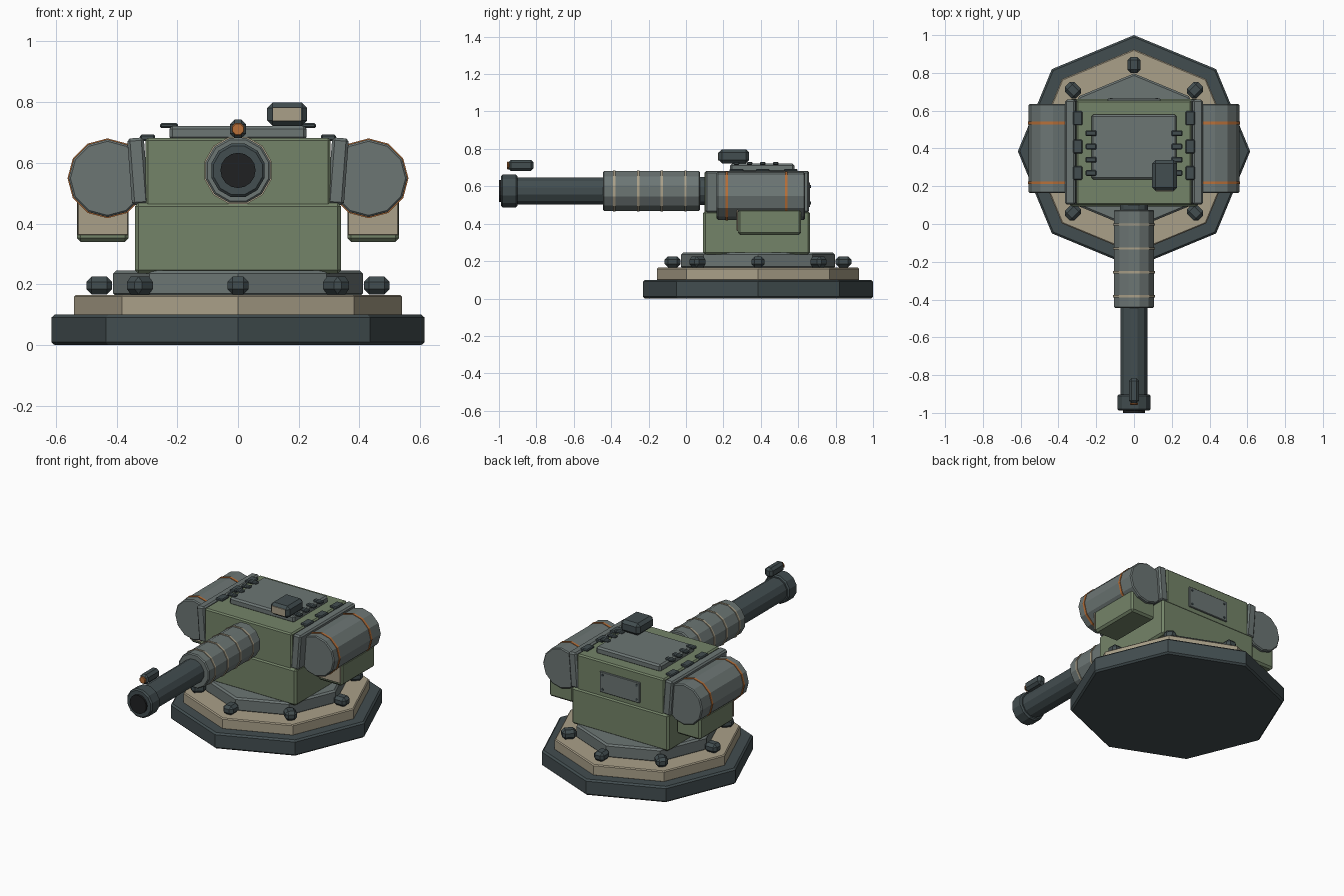
import bpy, bmesh, math
from mathutils import Matrix

if "Cube" in bpy.data.objects:
    bpy.data.objects.remove(bpy.data.objects["Cube"])


def material(name, rgb):
    m = bpy.data.materials.new(name)
    m.diffuse_color = (*rgb, 1)
    m.use_nodes = True
    m.node_tree.nodes["Principled BSDF"].inputs["Base Color"].default_value = m.diffuse_color
    return m


DARK = material("dark slate", (0.055, 0.075, 0.080))
GRAY = material("steel gray", (0.150, 0.180, 0.175))
GREEN = material("olive green", (0.175, 0.230, 0.140))
TAN = material("sand tan", (0.400, 0.350, 0.250))
ORANGE = material("copper orange", (0.480, 0.160, 0.040))
BLACK = material("bore black", (0.014, 0.015, 0.016))
CY = 0.385    # turret axis
GUN_Z = 0.575  # barrel axis


def finish(name, bm, mats, bevel):
    if bevel:
        bmesh.ops.bevel(bm, geom=bm.edges[:], offset=bevel, segments=1,
                        affect='EDGES', clamp_overlap=True)
    bmesh.ops.recalc_face_normals(bm, faces=bm.faces[:])
    me = bpy.data.meshes.new(name)
    bm.to_mesh(me)
    bm.free()
    me.materials.append(mats)
    ob = bpy.data.objects.new(name, me)
    bpy.context.collection.objects.link(ob)
    return ob


def box(name, x, y, z, mat, bevel=0.0, rot=None):
    """Box from (min, max) ranges, optionally rotated about its centre."""
    bm = bmesh.new()
    bmesh.ops.create_cube(bm, size=1)
    size = [r[1] - r[0] for r in (x, y, z)]
    mid = [(r[1] + r[0]) / 2 for r in (x, y, z)]
    if bevel:
        bmesh.ops.scale(bm, vec=size, verts=bm.verts)
        bmesh.ops.bevel(bm, geom=bm.edges[:], offset=bevel, segments=1, affect='EDGES')
    else:
        bmesh.ops.scale(bm, vec=size, verts=bm.verts)
    bm.transform(Matrix.Translation(mid) @ (rot or Matrix()))
    return finish(name, bm, mat, 0)


def prism(name, r, a, b, mat, sides=12, axis='Y', at=(0, 0), bevel=0.0, turn=0.0):
    """Straight prism from a to b; at = (x, z) for axis Y or (x, y) for axis Z."""
    bm = bmesh.new()
    bmesh.ops.create_cone(bm, cap_ends=True, segments=sides, radius1=r, radius2=r, depth=b - a)
    bm.transform(Matrix.Rotation(turn, 4, 'Z'))
    if bevel:
        rims = [e for e in bm.edges if abs(e.verts[0].co.z - e.verts[1].co.z) < 1e-5]
        bmesh.ops.bevel(bm, geom=rims, offset=bevel, segments=1, affect='EDGES')
    c = (a + b) / 2
    if axis == 'Y':
        bm.transform(Matrix.Translation((at[0], c, at[1])) @ Matrix.Rotation(math.pi / 2, 4, 'X'))
    else:
        bm.transform(Matrix.Translation((at[0], at[1], c)))
    return finish(name, bm, mat, 0)


# Stepped octagonal base
prism("base_plinth", 0.615, 0.0, 0.10, DARK, 8, 'Z', (0, CY), 0.010)
prism("base_step", 0.54, 0.095, 0.165, TAN, 8, 'Z', (0, CY), 0.006)
prism("turret_ring", 0.412, 0.16, 0.245, GRAY, 8, 'Z', (0, CY), 0.010)

# Chamfered bolts around the ring
for i in range(8):
    a = i * math.pi / 4
    cx, cy = 0.457 * math.cos(a), CY + 0.457 * math.sin(a)
    box(f"base_bolt_{i}", (cx - 0.042, cx + 0.042), (cy - 0.035, cy + 0.035),
        (0.167, 0.225), DARK, 0.017, Matrix.Rotation(a, 4, 'Z'))

# Hull: wide lower block and narrower upper block
box("lower_hull", (-0.34, 0.34), (0.092, 0.663), (0.235, 0.468), GREEN, 0.012)
box("upper_hull", (-0.305, 0.305), (0.10, 0.655), (0.455, 0.682), GREEN, 0.008)

# Rear access panel with corner screws
box("rear_panel", (-0.14, 0.14), (0.65, 0.664), (0.49, 0.62), GRAY, 0.003)
for sx in (-0.12, 0.12):
    for z in (0.51, 0.60):
        prism("panel_screw", 0.008, 0.66, 0.668, DARK, 6, 'Y', (sx, z))

for s, side in ((-1, "left"), (1, "right")):
    def span(a, b):
        return (min(s * a, s * b), max(s * a, s * b))

    # Leaning cheek plate and the blocks on its top edge
    box(f"{side}_cheek_plate", span(0.302, 0.357), (0.103, 0.658), (0.462, 0.682), GRAY, 0.009,
        Matrix.Rotation(s * 0.075, 4, 'Y'))
    for y in (0.27, 0.41, 0.56):
        box(f"{side}_cheek_block", span(0.273, 0.322), (y - 0.037, y + 0.037),
            (0.672, 0.693), DARK, 0.005)

    # Side pod with copper bands
    prism(f"{side}_pod", 0.128, 0.164, 0.636, GRAY, 12, 'Y', (s * 0.43, 0.549), 0.006)
    for y in (0.218, 0.535):
        prism(f"{side}_pod_band", 0.1315, y - 0.007, y + 0.007, ORANGE, 12, 'Y', (s * 0.43, 0.549))

    # Box slung below the pod, with a sand front plate
    box(f"{side}_under_box", span(0.36, 0.53), (0.278, 0.615), (0.34, 0.48), GREEN, 0.012)
    box(f"{side}_under_box_front", span(0.362, 0.528), (0.270, 0.279), (0.362, 0.478), TAN, 0.002)

    # Hatch hinges
    for y in (0.27, 0.34, 0.41, 0.48):
        box(f"{side}_hatch_hinge", span(0.198, 0.257), (y - 0.015, y + 0.015),
            (0.714, 0.731), DARK, 0.005)

# Roof hatch and roof sight
box("roof_hatch", (-0.226, 0.226), (0.235, 0.58), (0.675, 0.721), GRAY, 0.010)
box("roof_sight", (0.096, 0.228), (0.175, 0.338), (0.722, 0.798), DARK, 0.018)
box("roof_sight_lens", (0.116, 0.208), (0.171, 0.178), (0.738, 0.782), TAN)

# Gun: collar, sleeve with bands, barrel, muzzle and bore
T = math.pi / 12
prism("gun_collar", 0.078, 0.06, 0.13, DARK, 12, 'Y', (0, GUN_Z), 0, T)
prism("gun_sleeve", 0.110, -0.445, 0.075, GRAY, 12, 'Y', (0, GUN_Z), 0.006, T)
for y in (-0.383, -0.255, -0.130, -0.003):
    prism("sleeve_band", 0.1145, y - 0.006, y + 0.006, TAN, 12, 'Y', (0, GUN_Z), 0, T)
prism("gun_barrel", 0.075, -0.92, -0.43, DARK, 12, 'Y', (0, GUN_Z), 0, T)
prism("muzzle", 0.091, -0.988, -0.902, DARK, 12, 'Y', (0, GUN_Z), 0.008, T)
prism("bore", 0.058, -1.0, -0.97, BLACK, 16, 'Y', (0, GUN_Z))

# Muzzle sight with copper lens
box("front_sight", (-0.027, 0.027), (-0.950, -0.815), (0.681, 0.742), DARK, 0.015)
prism("front_sight_lens", 0.022, -0.957, -0.945, ORANGE, 8, 'Y', (0, 0.711), 0.003, math.pi / 8)
